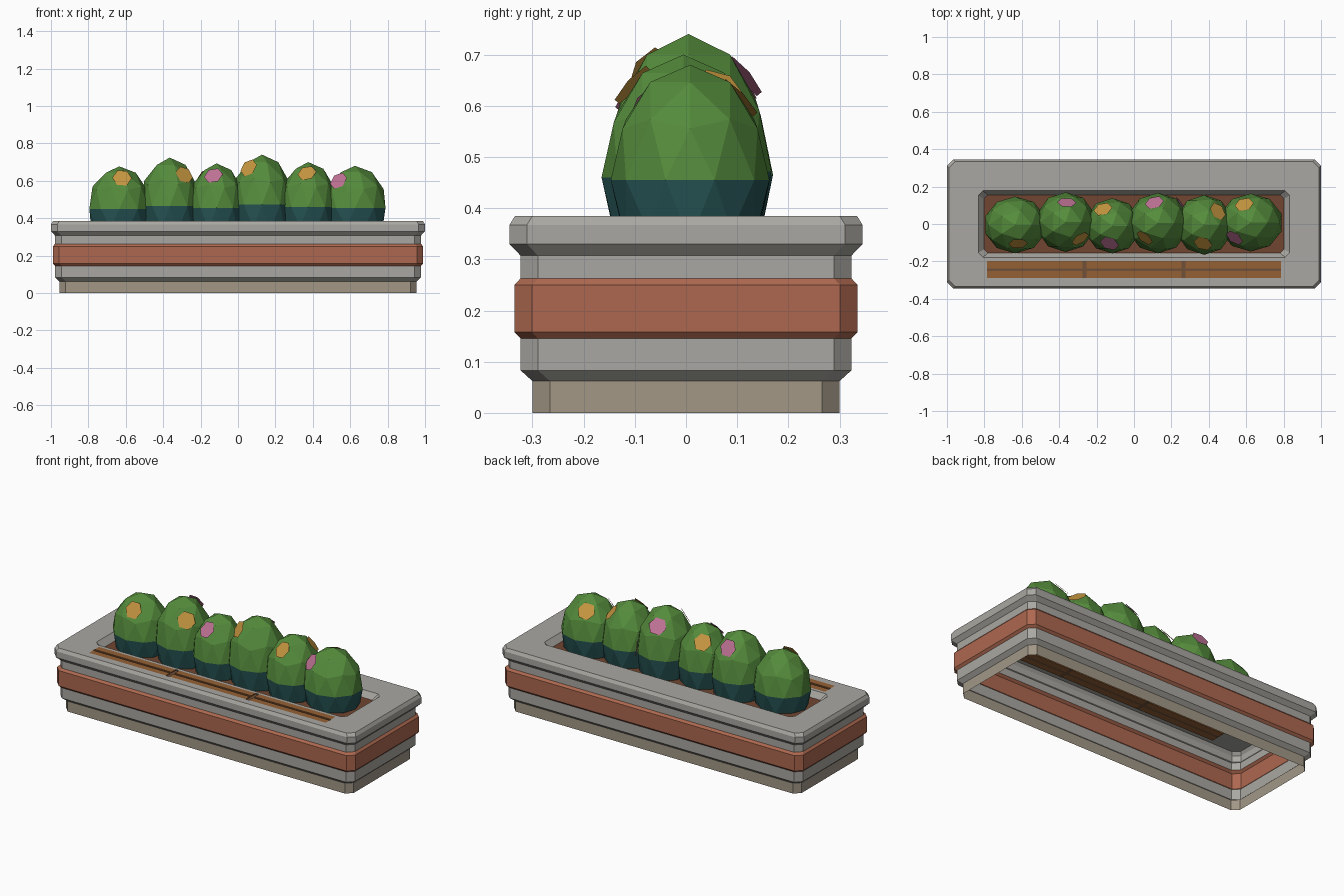
import bpy, bmesh
from mathutils import Vector
from mathutils.bvhtree import BVHTree

if "Cube" in bpy.data.objects:
    bpy.data.objects.remove(bpy.data.objects["Cube"])


def mat(name, r, g, b):
    m = bpy.data.materials.new(name)
    m.diffuse_color = (r, g, b, 1)
    m.use_nodes = True
    m.node_tree.nodes["Principled BSDF"].inputs["Base Color"].default_value = m.diffuse_color
    return m


STONE = mat("stone", 0.40, 0.39, 0.36)
BASE = mat("base_stone", 0.36, 0.31, 0.24)
CLAY = mat("terracotta", 0.42, 0.14, 0.08)
SOIL = mat("soil", 0.16, 0.06, 0.03)
WOOD = mat("wood", 0.30, 0.12, 0.035)
SEAM = mat("seam", 0.16, 0.08, 0.04)
GREEN = mat("leaf", 0.09, 0.26, 0.045)
TEAL = mat("leaf_shade", 0.02, 0.09, 0.09)
PINK = mat("pink", 0.52, 0.17, 0.30)
GOLD = mat("gold", 0.55, 0.30, 0.05)


def finish(name, bm, *mats):
    me = bpy.data.meshes.new(name)
    bm.normal_update()
    bm.to_mesh(me)
    bm.free()
    for m in mats:
        me.materials.append(m)
    ob = bpy.data.objects.new(name, me)
    bpy.context.collection.objects.link(ob)
    return ob


def octagon(bm, hx, hy, c, z, cy=0.0):
    pts = [(hx, hy - c), (hx - c, hy), (c - hx, hy), (-hx, hy - c),
           (-hx, c - hy), (c - hx, -hy), (hx - c, -hy), (hx, c - hy)]
    return [bm.verts.new((x, y + cy, z)) for x, y in pts]


def bridge(bm, a, b):
    for i in range(len(a)):
        j = (i + 1) % len(a)
        bm.faces.new((a[i], a[j], b[j], b[i]))


def loop_edges(bm, vs):
    return [bm.edges.get((vs[i - 1], vs[i])) or bm.edges.new((vs[i - 1], vs[i]))
            for i in range(len(vs))]


def band(name, profile, material):
    """Open chamfered-rectangle shell; profile = (inset, z) from bottom up."""
    bm = bmesh.new()
    rings = [octagon(bm, 1 - d, 0.345 - d, 0.034, z) for d, z in profile]
    for a, b in zip(rings, rings[1:]):
        bridge(bm, a, b)
    return finish(name, bm, material)


def box(name, x0, x1, y0, y1, z0, z1, material):
    bm = bmesh.new()
    bmesh.ops.create_cube(bm, size=1)
    for v in bm.verts:
        v.co = ((x0 + x1) / 2 + v.co.x * (x1 - x0),
                (y0 + y1) / 2 + v.co.y * (y1 - y0),
                (z0 + z1) / 2 + v.co.z * (z1 - z0))
    return finish(name, bm, material)


# Planter walls
TOP, SOIL_Z = 0.385, 0.35
band("plinth", [(0.045, 0), (0.045, 0.062)], BASE)
band("lower_wall", [(0.045, 0.062), (0.022, 0.083), (0.022, 0.145)], STONE)
band("clay_band", [(0.022, 0.145), (0.010, 0.158), (0.010, 0.25), (0.022, 0.263)], CLAY)
band("upper_wall", [(0.022, 0.263), (0.022, 0.307)], STONE)
band("rim_edge", [(0.022, 0.307), (0, 0.33), (0, 0.367), (0.011, TOP)], STONE)

# Rim top with a planting pocket and a slot for the bench slats
SX, SY0, SY1 = 0.785, -0.29, -0.197
bm = bmesh.new()
outer = octagon(bm, 0.989, 0.334, 0.034, TOP)
pocket = octagon(bm, 0.832, 0.178, 0.025, TOP)
floor = octagon(bm, 0.802, 0.155, 0.02, SOIL_Z)
slot = [bm.verts.new((x, y, TOP)) for x, y in
        ((-SX, SY0), (SX, SY0), (SX, SY1), (-SX, SY1))]
edges = [e for l in (outer, pocket, slot) for e in loop_edges(bm, l)]
bmesh.ops.triangle_fill(bm, edges=edges, use_beauty=True, normal=(0, 0, 1))
bridge(bm, floor[::-1], pocket[::-1])
finish("rim_top", bm, STONE)

bm = bmesh.new()
bm.faces.new(octagon(bm, 0.802, 0.155, 0.02, SOIL_Z))
finish("soil_bed", bm, SOIL)

# Bench slats and the darker seams between them
cuts = [(-SX, -0.276), (-0.254, 0.254), (0.276, SX)]
for i, (a, b) in enumerate(cuts):
    box(f"slat_front_{i}", a, b, SY0, -0.251, 0.37, TOP, WOOD)
    box(f"slat_back_{i}", a, b, -0.237, SY1, 0.37, TOP, WOOD)
    box(f"seam_long_{i}", a, b, -0.251, -0.237, 0.37, 0.38, SEAM)
for x in (-0.265, 0.265):
    box("seam_cross", x - 0.011, x + 0.011, SY0, SY1, 0.37, 0.38, SEAM)

# Faceted bushes: x, y, width radius, depth radius, equator height, top
bushes = [(-0.635, -0.005, 0.168, 0.152, 0.45, 0.677),
          (-0.365, 0.010, 0.160, 0.160, 0.465, 0.724),
          (-0.115, -0.010, 0.150, 0.148, 0.455, 0.693),
          (0.128, 0.005, 0.165, 0.162, 0.472, 0.74),
          (0.375, -0.005, 0.155, 0.160, 0.46, 0.70),
          (0.625, 0.008, 0.172, 0.155, 0.455, 0.68)]
trees = []
for i, (x, y, rx, ry, zc, zt) in enumerate(bushes):
    bm = bmesh.new()
    bmesh.ops.create_icosphere(bm, subdivisions=2, radius=1)
    for v in bm.verts:
        v.co = (x + v.co.x * rx, y + v.co.y * ry, zc + v.co.z * (zt - zc))
    bmesh.ops.bisect_plane(bm, geom=bm.verts[:] + bm.edges[:] + bm.faces[:],
                           plane_co=(0, 0, SOIL_Z), plane_no=(0, 0, -1), clear_outer=True)
    for f in bm.faces:
        f.material_index = int(f.calc_center_median().z < zc)
    bm.normal_update()
    trees.append(BVHTree.FromBMesh(bm))
    finish(f"bush_{i}", bm, GREEN, TEAL)

# Flowers: flat hexagons dropped onto the bushes
flowers = [(-0.62, -0.10, 0), (-0.29, -0.075, 0), (-0.13, -0.10, 1), (0.06, -0.07, 0),
           (0.37, -0.10, 0), (0.54, -0.07, 1), (-0.36, 0.11, 1), (-0.165, 0.075, 0),
           (0.11, 0.11, 1), (0.25, 0.10, 1), (0.445, 0.065, 0), (0.59, 0.10, 0)]
for i, (x, y, gold) in enumerate(flowers):
    hits = [t.ray_cast(Vector((x, y, 2)), Vector((0, 0, -1))) for t in trees]
    loc, n = max((h[:2] for h in hits if h[0]), key=lambda h: h[0].z)
    side = Vector((1, 0, 0))
    side = (side - n * side.dot(n)).normalized()
    up = n.cross(side)
    bm = bmesh.new()
    bmesh.ops.create_circle(bm, cap_ends=True, segments=6, radius=0.052)
    ring = bmesh.ops.inset_region(bm, faces=bm.faces[:], thickness=0.026)["faces"]
    for f in bm.faces:
        f.material_index = 0 if f in ring else 1
    for v in bm.verts:
        a, b = v.co.y, -v.co.x
        v.co = loc + side * a + up * b + n * 0.006
    finish(f"flower_{i}", bm, *((GOLD, PINK) if gold else (PINK, GOLD)))
